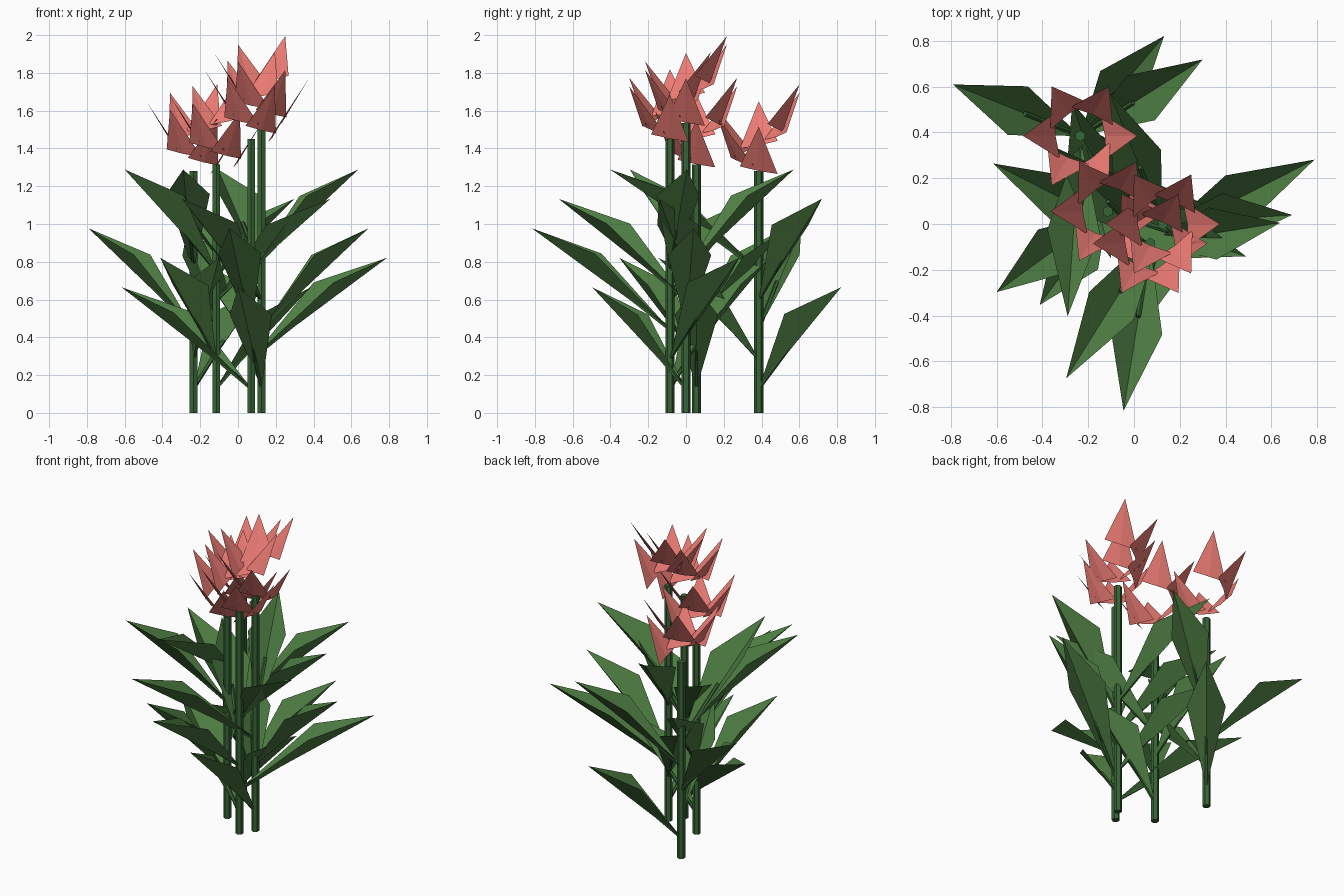
import bpy, math
from mathutils import Vector

if "Cube" in bpy.data.objects:
    bpy.data.objects.remove(bpy.data.objects["Cube"])


def material(name, col):
    m = bpy.data.materials.new(name)
    m.diffuse_color = (*col, 1)
    m.use_nodes = True
    m.node_tree.nodes["Principled BSDF"].inputs["Base Color"].default_value = m.diffuse_color
    return m


STEM = material("stem_green", (0.04, 0.13, 0.036))
LEAF = material("leaf_green", (0.075, 0.205, 0.055))
PETAL = material("petal_coral", (0.85, 0.2, 0.175))
UP = Vector((0, 0, 1))


def mesh_object(name, verts, faces, mat):
    me = bpy.data.meshes.new(name)
    me.from_pydata(verts, [], faces)
    me.materials.append(mat)
    ob = bpy.data.objects.new(name, me)
    bpy.context.collection.objects.link(ob)


def rod(name, a, b, r, sides, mat):
    a, b = Vector(a), Vector(b)
    bpy.ops.mesh.primitive_cylinder_add(vertices=sides, radius=r, depth=(b - a).length,
                                        location=(a + b) / 2)
    ob = bpy.context.object
    ob.name = name
    ob.rotation_mode = 'QUATERNION'
    ob.rotation_quaternion = (b - a).to_track_quat('Z', 'Y')
    ob.data.materials.append(mat)


def axes(deg):
    t = math.radians(deg)
    return Vector((math.cos(t), math.sin(t), 0)), Vector((-math.sin(t), math.cos(t), 0))


# Leaf: two triangles folded into a V along a straight spine, plus a stalk
def leaf(name, base, deg, reach):
    out, side = axes(deg)
    spine = out * reach + UP * 0.535
    n = spine.cross(side).normalized()
    mid = base + spine * 0.6 + n * 0.1
    mesh_object(name, [base, mid + side * 0.115, base + spine, mid - side * 0.115],
                [(0, 2, 1), (0, 3, 2)], LEAF)
    rod(name + "_stalk", base, base + spine * 0.45 + n * 0.016, 0.011, 5, STEM)


# Flower: six slightly folded triangular petals stepping down in a spiral
def flower(name, x, y, top):
    for i in range(6):
        out, side = axes(60 + 60 * i)
        tip = Vector((x, y, top + 0.46 - 0.045 * i)) + out * 0.25
        mid = tip - out * 0.15 - UP * 0.23
        skew = out * 0.012 + UP * 0.02
        keel = mid + out * 0.008 - UP * 0.004
        mesh_object(f"{name}_petal_{i + 1}",
                    [tip, mid + side * 0.1 - skew, keel, mid - side * 0.1 + skew],
                    [(0, 1, 2), (0, 2, 3)], PETAL)


# x, y, height, angle of lowest leaf, leaf reaches from low to high
plants = [
    (-0.235, 0.385, 1.28, 50, (0.57, 0.55, 0.60, 0.63, 0.79)),
    (-0.115, 0.055, 1.315, 0, (0.50, 0.505, 0.50, 0.635, 0.60)),
    (0.07, -0.085, 1.45, 153, (0.77, 0.807, 0.74, 0.60, 0.575)),
    (0.125, 0.0, 1.535, 256, (0.512, 0.58, 0.567, 0.795, 0.616)),
]

for k, (x, y, h, start, reaches) in enumerate(plants, 1):
    rod(f"stem_{k}", (x, y, 0), (x, y, h), 0.024, 6, STEM)
    for i, reach in enumerate(reaches):
        leaf(f"leaf_{k}_{i + 1}", Vector((x, y, 0.13 + 0.156 * i)), start + 234 * i, reach)
    flower(f"flower_{k}", x, y, h)
